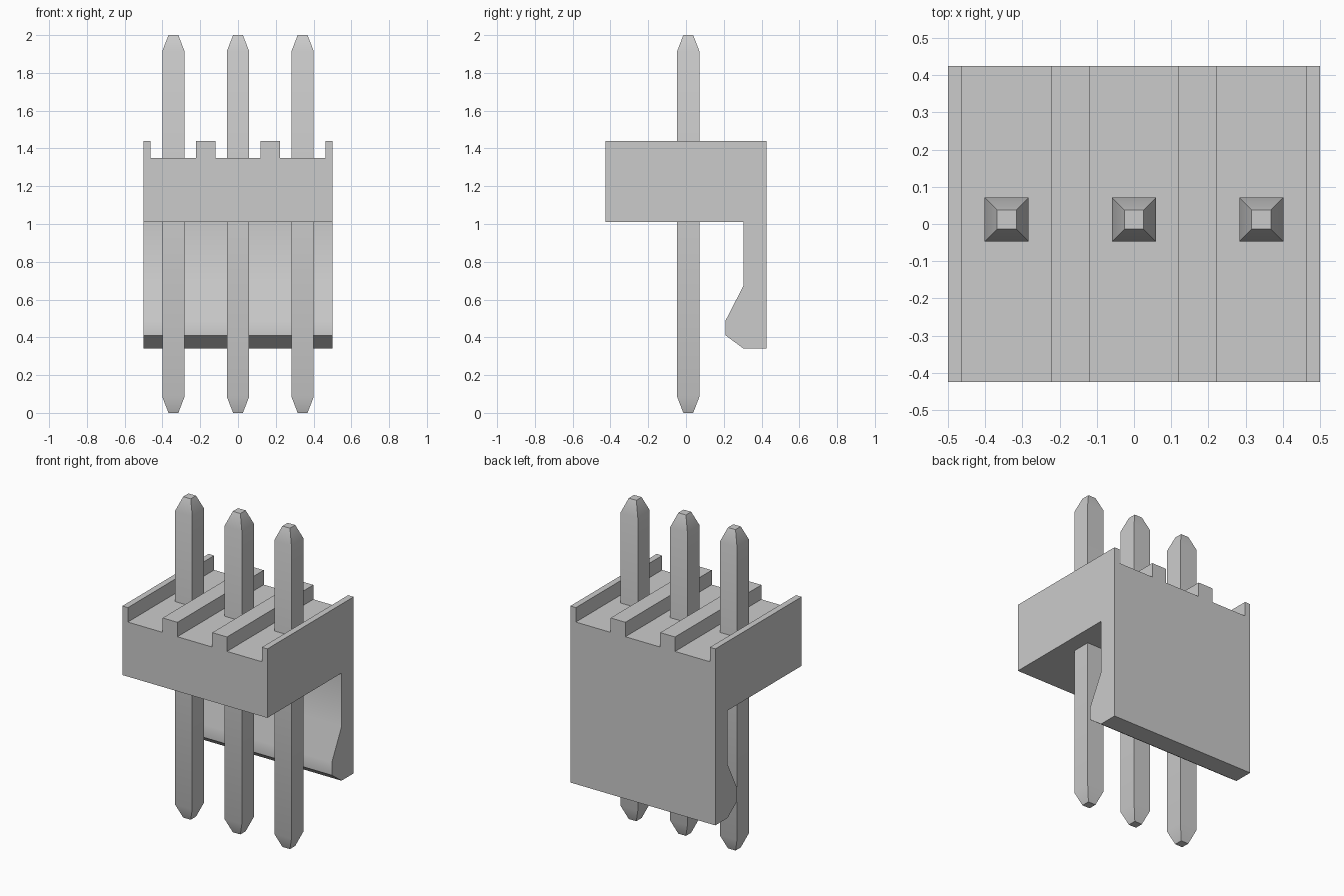
import bpy
import bmesh
import math
from mathutils import Vector

default = bpy.data.objects.get("Cube")
if default:
    bpy.data.objects.remove(default, do_unlink=True)

PITCH = 0.342
COLUMNS = (-PITCH, 0, PITCH)

grey = bpy.data.materials.new("light grey")
grey.use_nodes = True
grey.diffuse_color = (0.6, 0.6, 0.6, 1)
grey.node_tree.nodes["Principled BSDF"].inputs["Base Color"].default_value = (0.6, 0.6, 0.6, 1)


def make_object(name, bm):
    bmesh.ops.recalc_face_normals(bm, faces=bm.faces)
    mesh = bpy.data.meshes.new(name)
    bm.to_mesh(mesh)
    bm.free()
    mesh.materials.append(grey)
    obj = bpy.data.objects.new(name, mesh)
    bpy.context.collection.objects.link(obj)
    return obj


def extrude_profile(name, points, direction):
    bm = bmesh.new()
    face = bm.faces.new([bm.verts.new(p) for p in points])
    result = bmesh.ops.extrude_face_region(bm, geom=[face], use_keep_orig=True)
    moved = [v for v in result["geom"] if isinstance(v, bmesh.types.BMVert)]
    bmesh.ops.translate(bm, verts=moved, vec=Vector(direction))
    return make_object(name, bm)


def select_only(obj):
    bpy.ops.object.select_all(action="DESELECT")
    obj.select_set(True)
    bpy.context.view_layer.objects.active = obj


def smooth(obj):
    select_only(obj)
    bpy.ops.object.shade_smooth_by_angle(angle=math.radians(30))


# Housing: header block with the latch wall hanging down at the back
side = [(-0.425, 1.44), (-0.425, 1.01), (0.305, 1.01), (0.305, 0.675),
        (0.21, 0.49), (0.21, 0.41), (0.305, 0.34), (0.425, 0.34), (0.425, 1.44)]
housing = extrude_profile("housing", [(-0.5, y, z) for y, z in side], (1, 0, 0))

# Channels across the top, one per pin
for x in COLUMNS:
    corners = [(x - 0.12, 1.35), (x + 0.12, 1.35), (x + 0.12, 1.6), (x - 0.12, 1.6)]
    cutter = extrude_profile("channel_cutter", [(cx, -0.6, z) for cx, z in corners], (0, 1.2, 0))
    cutter.hide_render = True
    cut = housing.modifiers.new("channel", "BOOLEAN")
    cut.operation = "DIFFERENCE"
    cut.solver = "EXACT"
    cut.object = cutter
    select_only(housing)
    bpy.ops.object.modifier_apply(modifier=cut.name)
    bpy.data.objects.remove(cutter, do_unlink=True)
smooth(housing)

# Square pins with tapered ends
for label, x in zip(("right", "middle", "left"), COLUMNS):
    bm = bmesh.new()
    rings = []
    for half, z in ((0.026, 0), (0.059, 0.085), (0.059, 1.915), (0.026, 2)):
        rings.append([bm.verts.new((x + sx * half, 0.012 + sy * half, z))
                      for sx, sy in ((-1, -1), (1, -1), (1, 1), (-1, 1))])
    for low, high in zip(rings, rings[1:]):
        for i in range(4):
            j = (i + 1) % 4
            bm.faces.new((low[i], low[j], high[j], high[i]))
    bm.faces.new(rings[0])
    bm.faces.new(rings[-1])
    smooth(make_object(label + "_pin", bm))
